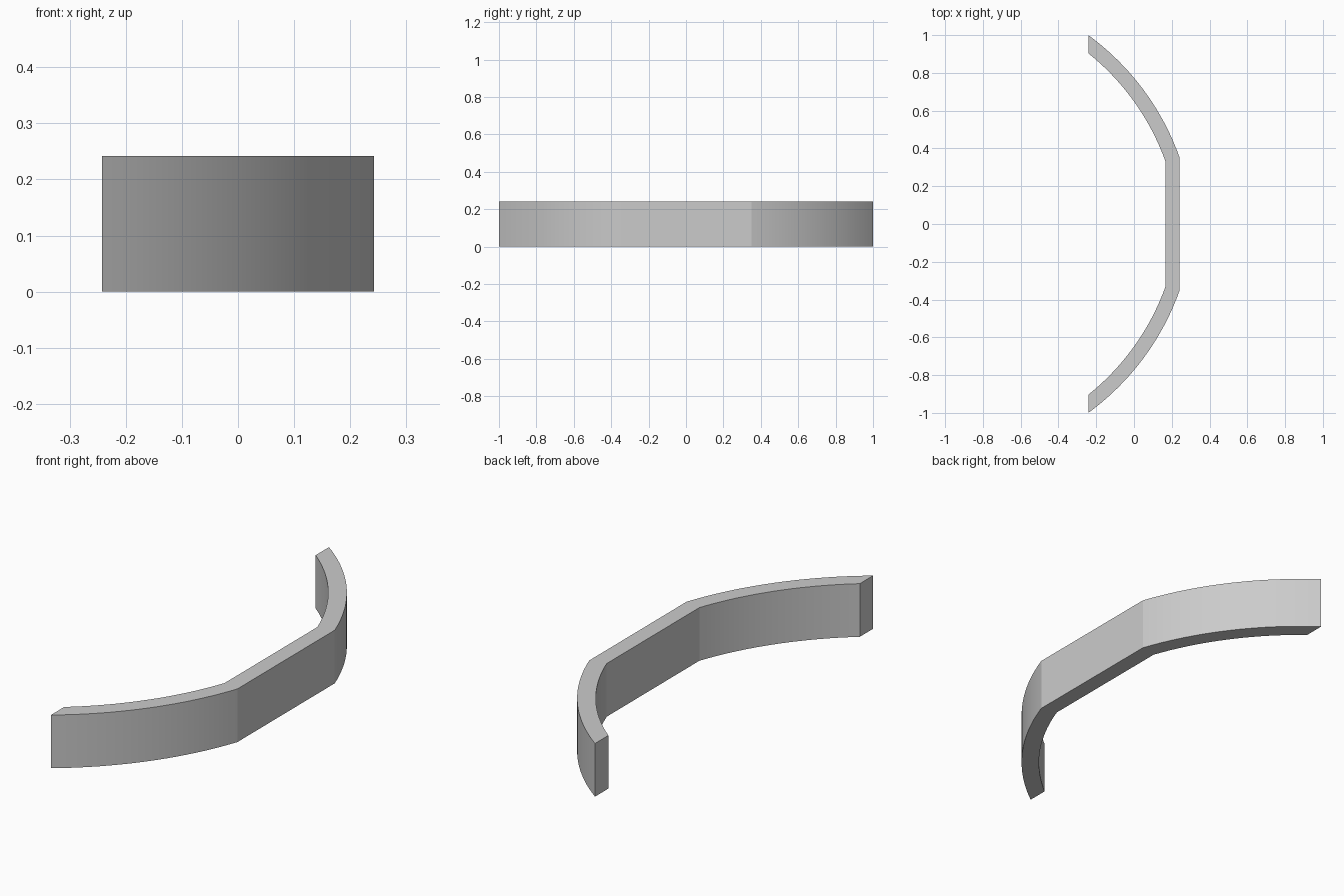
import bpy, bmesh, math

if "Cube" in bpy.data.objects:
    bpy.data.objects.remove(bpy.data.objects["Cube"])

HALF_W = 0.242      # half depth in x
HEIGHT = 0.242
STEPS = 20


def arc(p0, p1, radius):
    """Points from p0 to p1 along a circle bulging towards +x, +y."""
    (x0, y0), (x1, y1) = p0, p1
    dx, dy = x1 - x0, y1 - y0
    c = math.hypot(dx, dy)
    h = math.sqrt(radius ** 2 - c * c / 4)
    cx, cy = (x0 + x1) / 2 + dy / c * h, (y0 + y1) / 2 - dx / c * h
    a0, a1 = math.atan2(y0 - cy, x0 - cx), math.atan2(y1 - cy, x1 - cx)
    return [(cx + radius * math.cos(a0 + (a1 - a0) * i / STEPS),
             cy + radius * math.sin(a0 + (a1 - a0) * i / STEPS))
            for i in range(STEPS + 1)]


def mirrored(points):
    """Append the y-mirrored points, leaving a straight run in the middle."""
    return points + [(x, -y) for x, y in reversed(points)]


# Outer and inner edges: arc, straight middle, arc
outer = mirrored(arc((-HALF_W, 1.0), (HALF_W, 0.35), 1.37))
inner = mirrored(arc((-HALF_W, 0.904), (0.166, 0.333), 1.295))

# Curved band: quad strip extruded upwards
bm = bmesh.new()
vo = [bm.verts.new((x, y, 0)) for x, y in outer]
vi = [bm.verts.new((x, y, 0)) for x, y in inner]
for i in range(len(vo) - 1):
    bm.faces.new((vo[i], vo[i + 1], vi[i + 1], vi[i]))
ext = bmesh.ops.extrude_face_region(bm, geom=bm.faces[:], use_keep_orig=True)
top = [v for v in ext["geom"] if isinstance(v, bmesh.types.BMVert)]
bmesh.ops.translate(bm, verts=top, vec=(0, 0, HEIGHT))
bmesh.ops.recalc_face_normals(bm, faces=bm.faces[:])

mesh = bpy.data.meshes.new("curved_band")
bm.to_mesh(mesh)
bm.free()
band = bpy.data.objects.new("curved_band", mesh)
bpy.context.collection.objects.link(band)

# Smooth arcs, crisp corners
bpy.context.view_layer.objects.active = band
band.select_set(True)
bpy.ops.object.shade_smooth_by_angle(angle=math.radians(12))
